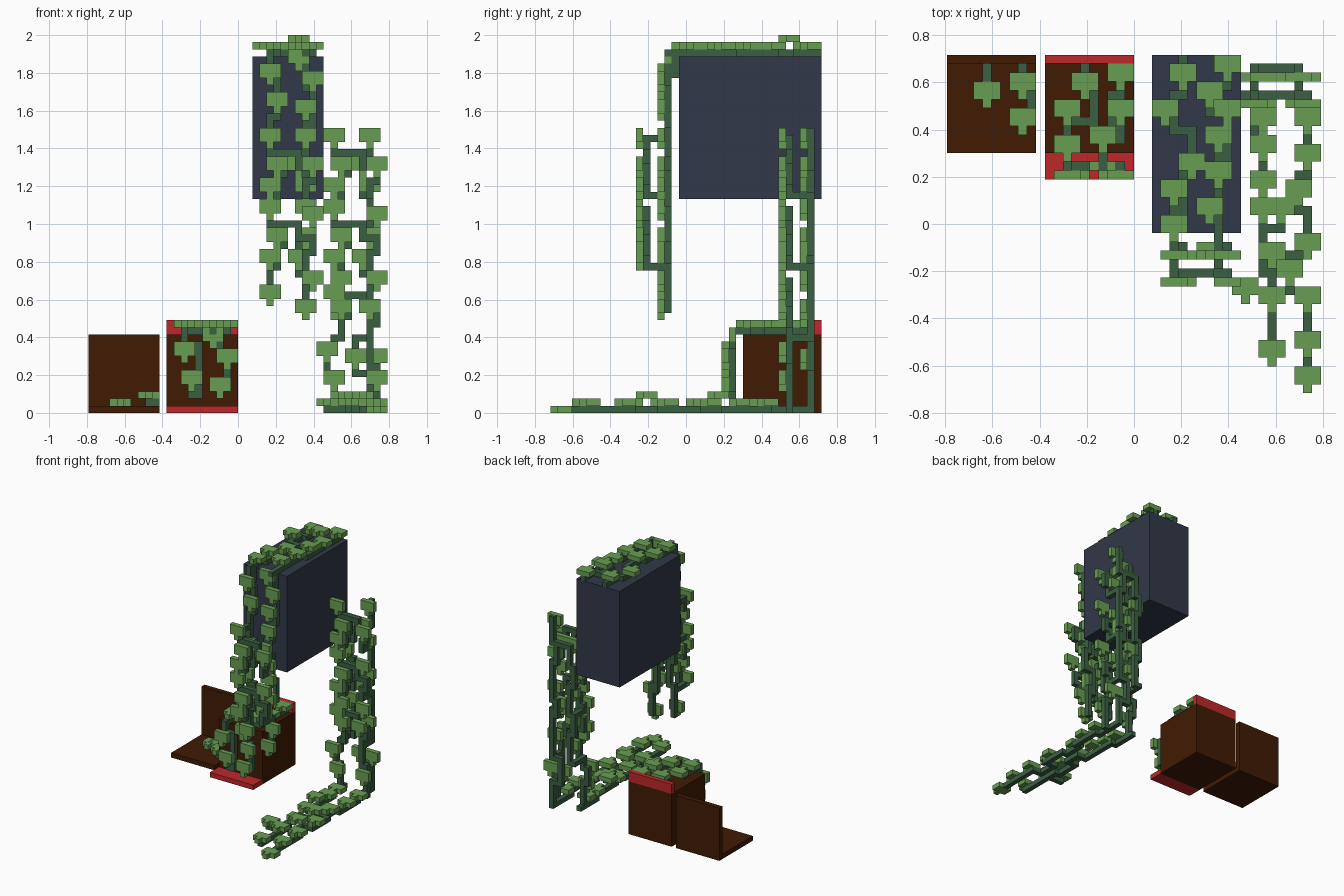
import bpy, bmesh

U = 2 / 53                      # one block of the grid
if "Cube" in bpy.data.objects:
    bpy.data.objects.remove(bpy.data.objects["Cube"])


def material(name, hexcol):
    rgb = [int(hexcol[i:i + 2], 16) / 255 for i in (0, 2, 4)]
    col = [c / 12.92 if c < 0.04045 else ((c + 0.055) / 1.055) ** 2.4 for c in rgb] + [1]
    m = bpy.data.materials.new(name)
    m.use_nodes = True
    m.diffuse_color = col
    m.node_tree.nodes["Principled BSDF"].inputs["Base Color"].default_value = col
    return m


BROWN = material("dark_brown", "401B04")
SLATE = material("slate", "313848")
RED = material("red", "BD272A")
LEAF = material("leaf_green", "699E53")
STEM = material("stem_green", "3B5F42")


def build(name, mat, boxes):
    """One object out of boxes (x0, x1, y0, y1, z0, z1) in grid blocks."""
    bm = bmesh.new()
    for b in boxes:
        lo, hi = b[0::2], b[1::2]
        for v in bmesh.ops.create_cube(bm, size=1)["verts"]:
            p = [h if c > 0 else l for c, l, h in zip(v.co, lo, hi)]
            v.co = ((p[0] - 21) * U, (p[1] - 19) * U, p[2] * U)
    me = bpy.data.meshes.new(name)
    bm.to_mesh(me)
    bm.free()
    me.materials.append(mat)
    ob = bpy.data.objects.new(name, me)
    bpy.context.collection.objects.link(ob)


def upright(y, spots):
    """Leaves facing the front: a 3 x 2 blade with a tip below."""
    out = []
    for x, z in spots:
        out += [(x, x + 3, y, y + 1, z, z + 2), (x + 1, x + 2, y, y + 1, z - 1, z)]
    return out


def flat(z, spots):
    """Leaves lying flat, tip towards the front."""
    out = []
    for x, y in spots:
        out += [(x, x + 3, y, y + 2, z, z + 1), (x + 1, x + 2, y - 1, y, z, z + 1)]
    return out


def stem(*cells):
    """One-block-thick stem through the corner cells."""
    out = []
    for a, b in zip(cells, cells[1:]):
        out.append([f(p, q) + e for p, q in zip(a, b) for f, e in ((min, 0), (max, 1))])
    return out


def climbing(x_z, y):
    """Stem up a wall, stepping sideways at each point."""
    pts = [(x_z[0][0], y, x_z[0][1])]
    for x, z in x_z[1:]:
        pts += [(pts[-1][0], y, z), (x, y, z)]
    return stem(*pts)


def creeping(x_y, z):
    """Stem along a floor, stepping sideways at each point."""
    pts = [(x_y[0][0], x_y[0][1], z)]
    for x, y in x_y[1:]:
        pts += [(pts[-1][0], y, z), (x, y, z)]
    return stem(*pts)


# solid blocks
build("tall_block", SLATE, [(23, 33, 18, 38, 30, 50)])
build("chest_body", BROWN, [(11, 21, 27, 38, 0, 11)])
build("chest_back_trim", RED, [(11, 21, 37, 38, 11, 13)])
build("chest_front_trim", RED, [(11, 21, 24, 27, 0, 1)])
build("open_panel", BROWN, [(0, 10, 27, 38, 0, 1), (0, 10, 37, 38, 1, 11)])

# small plant on the open panel
build("panel_leaves", LEAF, flat(1, [(3, 33)]) + flat(2, [(7, 34), (7, 30)]))
build("panel_stems", STEM, creeping([(4, 36), (4, 33)], 1)
      + creeping([(8, 36), (9, 33), (8, 30)], 1))

# vine over the chest
build("chest_top_leaves", LEAF, flat(12, [(14, 34), (18, 35), (12, 31), (18, 31),
                                          (16, 28), (12, 27)]))
build("chest_top_stems", STEM, creeping([(15, 36), (16, 33), (13, 30), (13, 25)], 11)
      + creeping([(19, 36), (18, 33), (19, 29), (17, 28), (17, 25)], 11))
build("chest_front_leaves", LEAF, upright(24, [(12, 8), (18, 7), (13, 4), (17, 3)])
      + upright(25, [(16, 10)]))
build("chest_front_stems", STEM, climbing([(13, 11), (15, 9), (15, 6), (14, 2)], 25)
      + climbing([(18, 11), (19, 8), (18, 3)], 25))

# vine on top of the tall block
build("block_top_leaves", LEAF, flat(51, [
    (25, 35), (30, 36), (23, 31), (30, 31), (29, 28), (26, 25), (29, 24),
    (24, 22), (28, 20), (24, 18)]) + flat(52, [(28, 33)]))
build("block_top_stems", STEM, creeping(
    [(26, 37), (25, 33), (27, 29), (26, 24), (25, 20), (25, 16)], 50)
    + creeping([(31, 37), (29, 34), (31, 31), (30, 26), (30, 16)], 50)
    + [(25, 26, 17, 18, 47, 50), (30, 31, 17, 18, 47, 50)])

# vine hanging in front of the tall block
build("hanging_leaves", LEAF, upright(15, [
    (24, 47), (30, 46), (25, 43), (29, 42), (29, 38), (28, 34), (25, 34), (29, 31),
    (24, 28), (29, 28), (25, 24), (29, 24), (28, 21), (30, 18), (24, 16), (29, 14)])
    + upright(16, [(28, 49)]))
build("hanging_stems", STEM, climbing(
    [(25, 50), (26, 46), (25, 41), (26, 35), (25, 30), (26, 26), (25, 21), (25, 15)], 16)
    + climbing([(30, 50), (31, 45), (30, 40), (29, 36), (30, 33), (31, 28),
                (29, 24), (30, 19), (30, 14)], 16))


def strand_leaves(y, tops, dx):
    """Front strand of leaves; the pattern repeats every ten blocks."""
    return [b for z in tops for b in upright(y, [
        (33 + dx, z - 2), (34 + dx, z - 6), (33 + dx, z - 9),
        (39 + dx, z - 6 if z == 40 else z - 3)])]


def strand_stems(y, tops, dx):
    """Forked stem whose two legs tie to the strand behind at the foot."""
    out = []
    for z in tops:
        out += climbing([(34 + dx, z - 2), (36 + dx, z - 4), (35 + dx, z - 7),
                         (34 + dx, z - 10)], y)
        out += climbing([(36 + dx, z - 4), (38 + dx, z - 4), (40 + dx, z - 6),
                         (39 + dx, z - 8), (39 + dx, z - 10)], y)
        out += [(x, x + 1, y, y + 4, z - 10, z - 9) for x in (34 + dx, 39 + dx)]
    return out


# outer strand of the hanging vine
build("outer_strand_leaves", LEAF, strand_leaves(12, (40, 30), -9))
build("outer_strand_stems", STEM, strand_stems(13, (40, 30), -9)
      + [(25, 26, 13, 16, 38, 39)])

# free-standing vine beside the block
build("side_vine_front_leaves", LEAF, strand_leaves(32, (40, 30), 0) + upright(32, [
    (34, 18), (33, 16), (39, 18), (34, 14), (38, 14), (32, 8), (33, 4), (39, 4)]))
build("side_vine_front_stems", STEM, strand_stems(33, (40, 30, 20), 0)
      + climbing([(34, 10), (33, 8), (34, 5), (34, 0)], 33)
      + climbing([(39, 10), (40, 6), (39, 0)], 33)
      + [(34, 35, 33, 34, z, z + 2) for z in (20, 30)])
build("side_vine_back_leaves", LEAF, upright(35, [
    (38, 38), (37, 34), (38, 31), (38, 24), (37, 21), (38, 14), (36, 7), (39, 7),
    (34, 34), (33, 28), (34, 24), (34, 18), (34, 13)]))
build("side_vine_back_stems", STEM, climbing(
    [(39, 39), (39, 36), (38, 34), (39, 30), (39, 26), (38, 22), (39, 19), (39, 14),
     (37, 10), (37, 7), (39, 5), (39, 0)], 36)
    + climbing([(38, 34), (35, 34), (34, 30), (35, 26), (34, 20), (35, 16),
                (34, 10)], 36))

# vine creeping along the floor
build("floor_leaves", LEAF, flat(1, [
    (34, 30), (39, 30), (34, 27), (39, 26), (38, 22), (36, 20), (34, 20), (39, 16),
    (35, 15), (32, 11), (35, 10), (39, 10), (39, 5), (35, 4)])
    + flat(2, [(37, 13), (34, 23)]) + flat(0, [(39, 1)]))
build("floor_stems", STEM, creeping(
    [(34, 34), (35, 29), (35, 25), (37, 21), (35, 18), (36, 13), (36, 4)], 0)
    + creeping([(39, 36), (40, 30), (39, 24), (40, 20), (38, 15), (40, 11), (40, 3)], 0)
    + stem((33, 11, 0), (36, 11, 0)))
